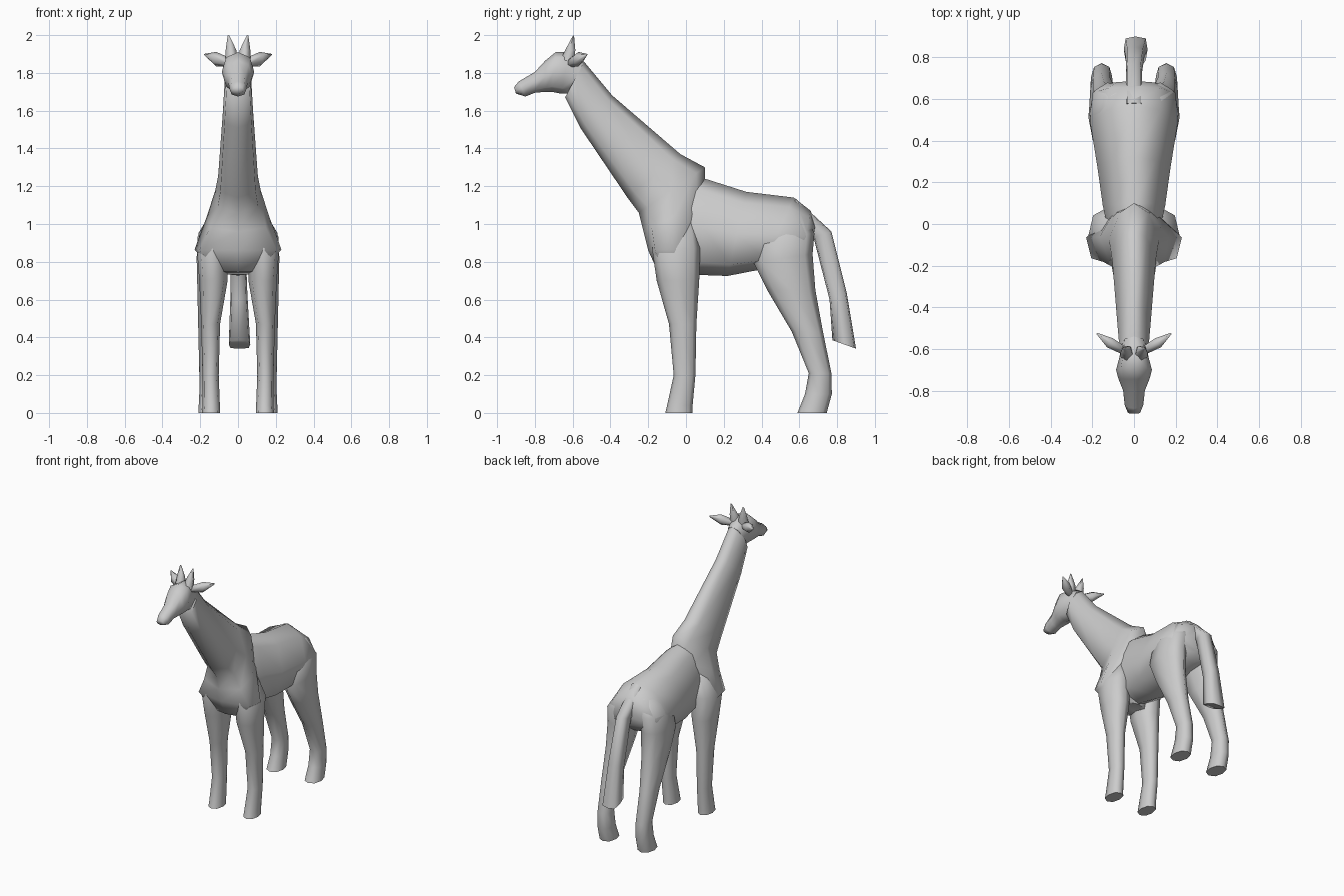
import bpy, bmesh, math
from mathutils import Vector as V


def loft(name, rings, mirror=False, sides=8, square=1.04, taper=0.0):
    """Skin rings given as (centre, half-axis u, half-axis v); taper narrows the u end."""
    bm = bmesh.new()
    loops = []
    for c, u, v in rings:
        loop = []
        for i in range(sides):
            a = 2 * math.pi * i / sides
            k = square if sides == 8 and i % 2 else 1.0
            side = math.sin(a) * k * (1 - taper * math.cos(a))
            loop.append(bm.verts.new(V(c) + V(u) * math.cos(a) * k + V(v) * side))
        loops.append(loop)
    for a, b in zip(loops, loops[1:]):
        for i in range(sides):
            j = (i + 1) % sides
            bm.faces.new((a[i], a[j], b[j], b[i]))
    bm.faces.new(loops[0])
    bm.faces.new(loops[-1][::-1])
    bmesh.ops.recalc_face_normals(bm, faces=bm.faces)
    me = bpy.data.meshes.new(name)
    bm.to_mesh(me)
    bm.free()
    ob = bpy.data.objects.new(name, me)
    bpy.context.collection.objects.link(ob)
    bpy.ops.object.select_all(action='DESELECT')
    ob.select_set(True)
    bpy.context.view_layer.objects.active = ob
    bpy.ops.object.shade_smooth_by_angle(angle=math.radians(75))
    if mirror:
        ob.modifiers.new("mirror", 'MIRROR')
    return ob


def side_loft(name, spec, **kw):
    """Rings from the side profile: (y1, z1, y2, z2, centre x, half width)."""
    rings = []
    for y1, z1, y2, z2, x, w in spec:
        rings.append(((x, (y1 + y2) / 2, (z1 + z2) / 2),
                      (0, (y1 - y2) / 2, (z1 - z2) / 2), (w, 0, 0)))
    return loft(name, rings, **kw)


# Neck running down into the shoulders and chest
side_loft("neck_and_chest", [
    (-0.54, 1.86, -0.64, 1.67, 0, 0.07),
    (-0.39, 1.68, -0.56, 1.51, 0, 0.08),
    (-0.03, 1.37, -0.31, 1.14, 0, 0.105),
    (0.10, 1.30, -0.25, 1.06, 0, 0.12),
    (0.10, 1.12, -0.225, 0.96, 0, 0.165),
    (0.07, 0.87, -0.20, 0.86, 0, 0.23),
    (0.05, 0.73, -0.15, 0.75, 0, 0.12)], taper=0.3)

# Barrel and rump
side_loft("body", [
    (-0.05, 1.25, -0.05, 0.74, 0, 0.12),
    (0.10, 1.24, 0.08, 0.73, 0, 0.15),
    (0.32, 1.17, 0.22, 0.725, 0, 0.175),
    (0.57, 1.14, 0.40, 0.76, 0, 0.21),
    (0.66, 1.07, 0.60, 0.80, 0, 0.20),
    (0.685, 0.99, 0.66, 0.86, 0, 0.13)], taper=0.25)

# Head
side_loft("head", [
    (-0.54, 1.86, -0.62, 1.69, 0, 0.06),
    (-0.62, 1.91, -0.66, 1.69, 0, 0.07),
    (-0.69, 1.91, -0.71, 1.70, 0, 0.086),
    (-0.745, 1.865, -0.74, 1.70, 0, 0.075),
    (-0.80, 1.805, -0.80, 1.695, 0, 0.052),
    (-0.885, 1.755, -0.85, 1.675, 0, 0.045),
    (-0.91, 1.725, -0.90, 1.69, 0, 0.03)])

# Horns
side_loft("horns", [
    (-0.665, 1.87, -0.585, 1.86, 0.033, 0.034),
    (-0.64, 1.92, -0.58, 1.92, 0.037, 0.03),
    (-0.60, 1.995, -0.592, 2.0, 0.05, 0.005)], mirror=True, sides=5)

# Ears
across = V((-0.57, 0.82, 0))
loft("ears", [
    ((0.045, -0.61, 1.855), (0, 0, 0.025), across * 0.022),
    ((0.115, -0.57, 1.873), (0, 0, 0.038), across * 0.03),
    ((0.178, -0.525, 1.897), (0, 0, 0.004), across * 0.004)], mirror=True, sides=6)

# Front legs
side_loft("front_legs", [
    (-0.15, 1.03, 0.05, 1.03, 0.085, 0.05),
    (-0.18, 0.87, 0.075, 0.87, 0.135, 0.083),
    (-0.155, 0.70, 0.07, 0.70, 0.13, 0.075),
    (-0.09, 0.47, 0.055, 0.47, 0.145, 0.05),
    (-0.065, 0.20, 0.05, 0.20, 0.145, 0.043),
    (-0.10, 0.04, 0.035, 0.04, 0.142, 0.046),
    (-0.11, 0.0, 0.035, 0.0, 0.142, 0.048)], mirror=True)

# Hind legs
side_loft("hind_legs", [
    (0.44, 1.04, 0.63, 1.06, 0.085, 0.06),
    (0.38, 0.92, 0.68, 0.95, 0.125, 0.088),
    (0.355, 0.80, 0.67, 0.84, 0.135, 0.084),
    (0.43, 0.65, 0.685, 0.65, 0.145, 0.07),
    (0.56, 0.43, 0.725, 0.43, 0.155, 0.055),
    (0.65, 0.21, 0.77, 0.21, 0.155, 0.05),
    (0.63, 0.10, 0.772, 0.10, 0.155, 0.05),
    (0.59, 0.0, 0.745, 0.0, 0.155, 0.055)], mirror=True)

# Tail
side_loft("tail", [
    (0.58, 1.135, 0.56, 1.03, 0, 0.04),
    (0.77, 0.96, 0.675, 0.93, 0.0, 0.038),
    (0.85, 0.64, 0.76, 0.60, 0.005, 0.045),
    (0.90, 0.34, 0.775, 0.385, 0.008, 0.057)], square=1.2)
